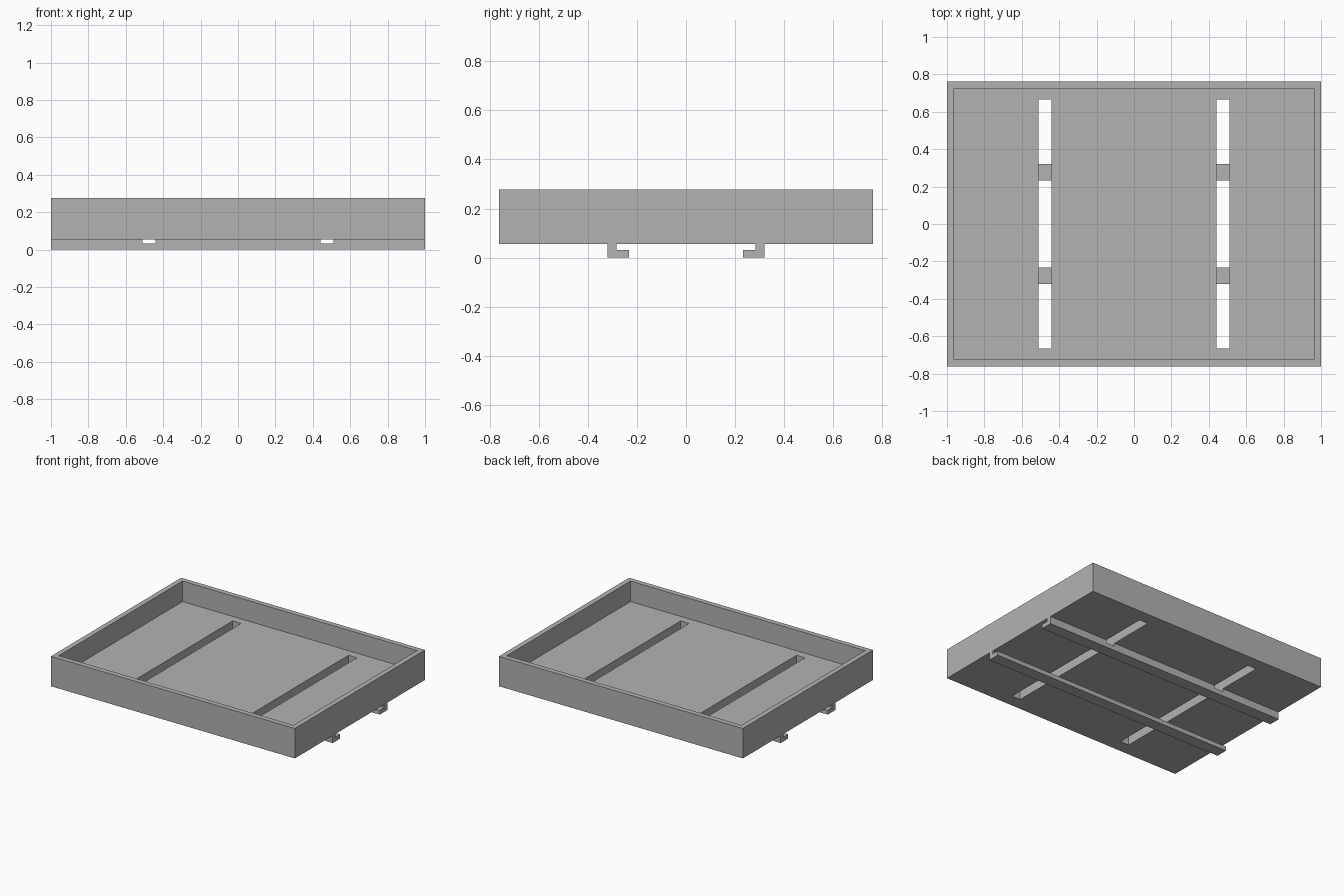
import bpy
import bmesh

cube = bpy.data.objects.get("Cube")
if cube:
    bpy.data.objects.remove(cube, do_unlink=True)

grey = bpy.data.materials.new("plain grey")
grey.use_nodes = True
grey.diffuse_color = (0.45, 0.45, 0.45, 1)
grey.node_tree.nodes["Principled BSDF"].inputs["Base Color"].default_value = grey.diffuse_color

HALF_X, HALF_Y = 1.0, 0.762
WALL = 0.038
BOTTOM, FLOOR_TOP, RIM = 0.055, 0.125, 0.277
LIP_TOP, SLOT_BOTTOM = 0.032, 0.034


def add_object(name, bm):
    bmesh.ops.recalc_face_normals(bm, faces=bm.faces)
    mesh = bpy.data.meshes.new(name)
    bm.to_mesh(mesh)
    bm.free()
    mesh.materials.append(grey)
    obj = bpy.data.objects.new(name, mesh)
    bpy.context.collection.objects.link(obj)
    return obj


def box(name, low, high):
    bm = bmesh.new()
    bmesh.ops.create_cube(bm, size=1)
    for v in bm.verts:
        v.co = [high[i] if v.co[i] > 0 else low[i] for i in range(3)]
    return add_object(name, bm)


def cut(target, cutter):
    mod = target.modifiers.new("cut " + cutter.name, "BOOLEAN")
    mod.operation = "DIFFERENCE"
    mod.solver = "EXACT"
    mod.object = cutter
    cutter.hide_render = True
    cutter.hide_set(True)


def rail(name, side):
    # L-shaped section swept along x, with the lip pointing to the middle
    section = [(0.32, BOTTOM), (0.32, 0), (0.232, 0), (0.232, LIP_TOP),
               (0.284, LIP_TOP), (0.284, BOTTOM)]
    bm = bmesh.new()
    face = bm.faces.new([bm.verts.new((-HALF_X, side * y, z)) for y, z in section])
    swept = bmesh.ops.extrude_face_region(bm, geom=[face])["geom"]
    verts = [g for g in swept if isinstance(g, bmesh.types.BMVert)]
    bmesh.ops.translate(bm, verts=verts, vec=(2 * HALF_X, 0, 0))
    return add_object(name, bm)


# Open tray
tray = box("tray", (-HALF_X, -HALF_Y, BOTTOM), (HALF_X, HALF_Y, RIM))
hollow = box("tray_hollow_cutter", (WALL - HALF_X, WALL - HALF_Y, FLOOR_TOP),
             (HALF_X - WALL, HALF_Y - WALL, RIM + 0.1))
cut(tray, hollow)

# Rails under the floor
rails = [rail("front_rail", -1), rail("back_rail", 1)]

# Slots through the floor and the rail webs
for name, x in (("right", -0.475), ("left", 0.475)):
    slot = box(name + "_slot_cutter", (x - 0.035, -0.665, SLOT_BOTTOM),
               (x + 0.035, 0.665, FLOOR_TOP + 0.05))
    for part in [tray] + rails:
        cut(part, slot)
